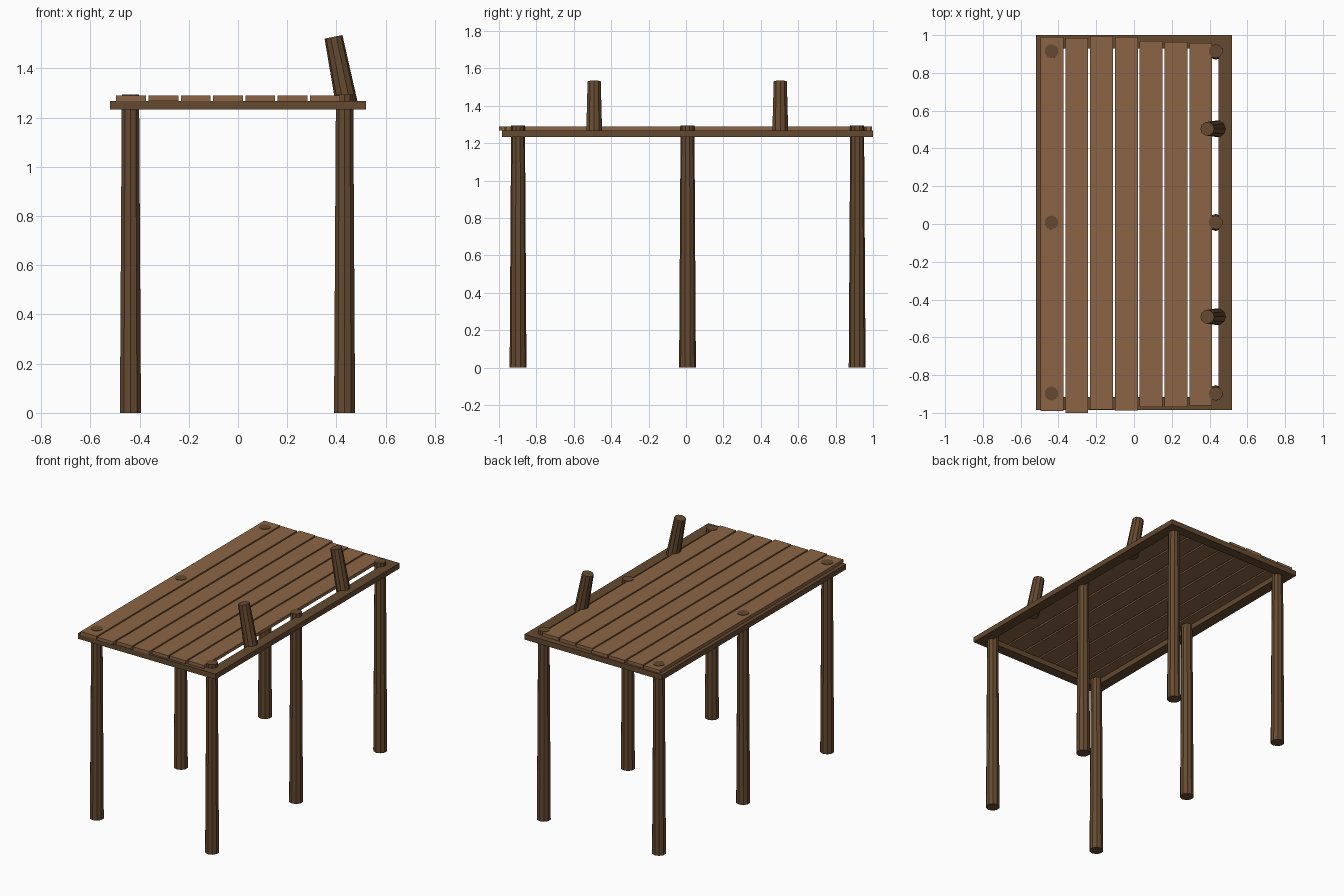
import bpy, bmesh, math
from mathutils import Matrix, Vector

if "Cube" in bpy.data.objects:
    bpy.data.objects.remove(bpy.data.objects["Cube"])


def material(name, rgb):
    m = bpy.data.materials.new(name)
    m.diffuse_color = (*rgb, 1)
    m.use_nodes = True
    m.node_tree.nodes["Principled BSDF"].inputs["Base Color"].default_value = m.diffuse_color
    return m


plank_wood = material("plank_wood", (0.26, 0.13, 0.058))
dark_wood = material("dark_wood", (0.13, 0.068, 0.03))


def finish(bm, name, mat):
    mesh = bpy.data.meshes.new(name)
    bm.to_mesh(mesh)
    bm.free()
    mesh.materials.append(mat)
    obj = bpy.data.objects.new(name, mesh)
    bpy.context.collection.objects.link(obj)
    return obj


def box(name, x, y, z, mat):
    bm = bmesh.new()
    size = [b - a for a, b in (x, y, z)]
    mid = [(a + b) / 2 for a, b in (x, y, z)]
    bmesh.ops.create_cube(bm, size=1, matrix=Matrix.Translation(mid) @ Matrix.Diagonal((*size, 1)))
    return finish(bm, name, mat)


def pole(name, base, top, r_base=0.045, r_top=0.037, sides=10):
    base, top = Vector(base), Vector(top)
    axis = top - base
    turn = axis.to_track_quat('Z', 'Y').to_matrix().to_4x4()
    bm = bmesh.new()
    bmesh.ops.create_cone(bm, cap_ends=True, segments=sides, radius1=r_base, radius2=r_top,
                          depth=axis.length, matrix=Matrix.Translation((base + top) / 2) @ turn)
    return finish(bm, name, dark_wood)


# Deck planks, slightly uneven in length
ends = [(-0.99, 0.99), (-1.0, 0.985), (-0.982, 0.995), (-0.987, 0.99),
        (-0.97, 0.968), (-0.968, 0.963), (-0.96, 0.958)]
for i, y in enumerate(ends):
    x = -0.495 + i * 0.1313
    box(f"deck_plank_{i + 1}", (x, x + 0.121), y, (1.268, 1.29), plank_wood)

# Rectangular frame under the planks
Z = (1.232, 1.268)
Y0, Y1, W = -0.985, 1.0, 0.07
for side, x in (("left", (-0.52, -0.447)), ("right", (0.447, 0.52))):
    box(f"frame_{side}", x, (Y0, Y1), Z, dark_wood)
for side, y in (("front", (Y0, Y0 + W)), ("back", (Y1 - W, Y1))):
    box(f"frame_{side}", (-0.447, 0.447), y, Z, dark_wood)

# Six tapered support poles that poke just through the deck
for side, x in (("left", -0.437), ("right", 0.433)):
    for place, y in (("front", -0.898), ("middle", 0.008), ("back", 0.915)):
        pole(f"{side}_{place}_pole", (x, y, 0), (x, y, 1.293))

# Two leaning mooring posts on the right edge
for place, y in (("front", -0.491), ("back", 0.504)):
    pole(f"{place}_leaning_post", (0.444, y, 1.245), (0.388, y, 1.528))
